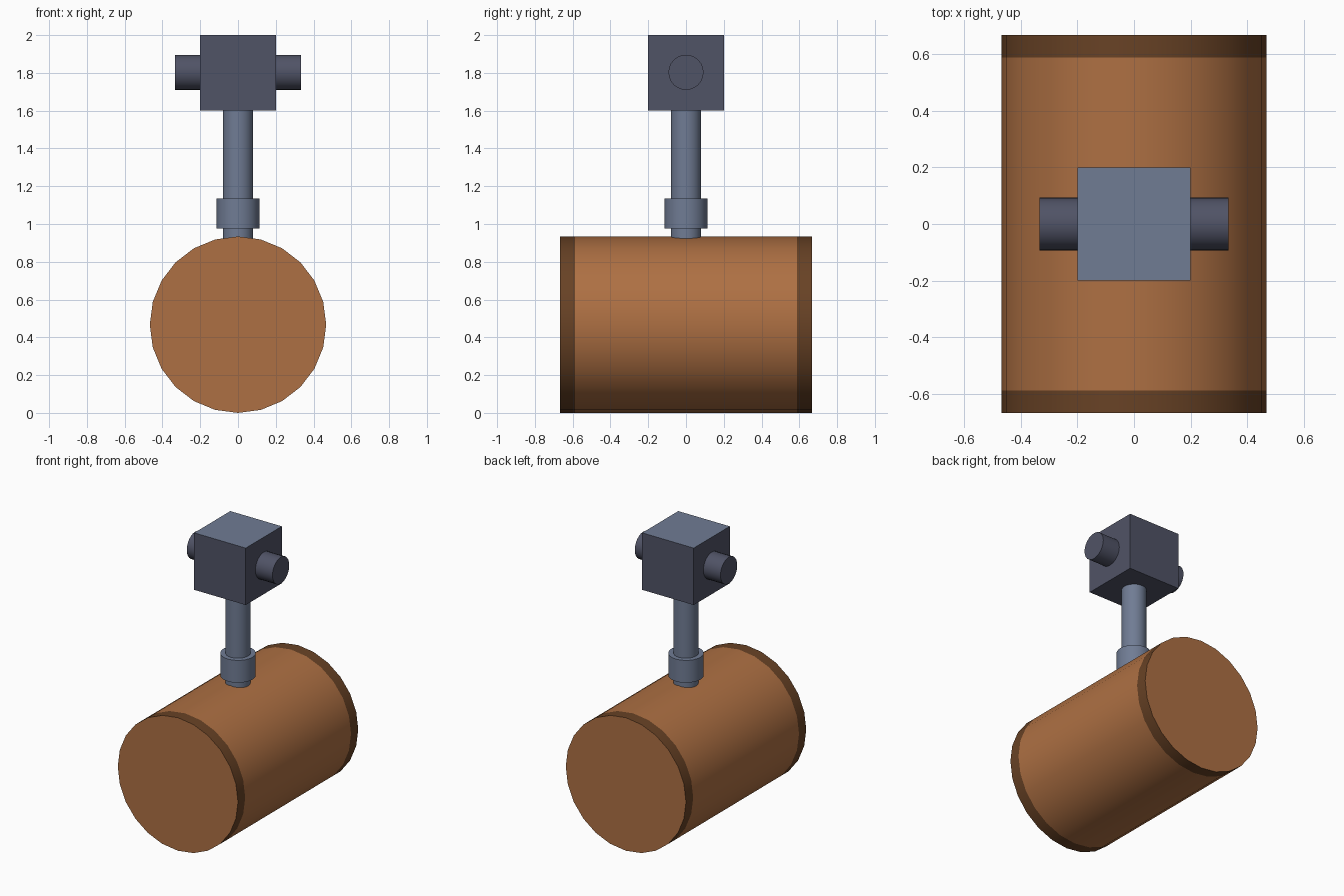
import bpy, bmesh, math
from mathutils import Matrix, Vector

if "Cube" in bpy.data.objects:
    bpy.data.objects.remove(bpy.data.objects["Cube"])


def srgb(r, g, b):
    def lin(c):
        c /= 255
        return c / 12.92 if c <= 0.04045 else ((c + 0.055) / 1.055) ** 2.4
    return (lin(r), lin(g), lin(b), 1)


def material(name, rgb):
    m = bpy.data.materials.new(name)
    m.diffuse_color = srgb(*rgb)
    m.use_nodes = True
    m.node_tree.nodes["Principled BSDF"].inputs["Base Color"].default_value = m.diffuse_color
    return m


WOOD = material("brown wood", (174, 112, 67))
BAND = material("dark brown band", (104, 66, 37))
STEEL = material("light steel", (112, 124, 148))
DARK = material("dark steel", (80, 83, 102))


def finish(bm, name, mats):
    mesh = bpy.data.meshes.new(name)
    for f in bm.faces:
        f.smooth = True
    bm.to_mesh(mesh)
    bm.free()
    for m in mats:
        mesh.materials.append(m)
    mesh.set_sharp_from_angle(angle=math.radians(30))
    ob = bpy.data.objects.new(name, mesh)
    bpy.context.collection.objects.link(ob)
    return ob


def cylinder(radius, start, end, sides=24):
    """Capped cylinder between two points."""
    a, b = Vector(start), Vector(end)
    axis = b - a
    rot = Vector((0, 0, 1)).rotation_difference(axis).to_matrix().to_4x4()
    bm = bmesh.new()
    bmesh.ops.create_cone(bm, cap_ends=True, segments=sides, radius1=radius,
                          radius2=radius, depth=axis.length,
                          matrix=Matrix.Translation((a + b) / 2) @ rot)
    return bm


# Barrel head lying along y, with a dark band cut in at each end
R, HALF, EDGE = 0.467, 0.667, 0.587
bm = cylinder(R, (0, -HALF, R), (0, HALF, R))
for y in (-EDGE, EDGE):
    bmesh.ops.bisect_plane(bm, geom=bm.verts[:] + bm.edges[:] + bm.faces[:],
                           plane_co=(0, y, 0), plane_no=(0, 1, 0))
bm.normal_update()
for f in bm.faces:
    on_side = abs(f.normal.y) < 0.5
    f.material_index = int(on_side and abs(f.calc_center_median().y) > EDGE)
finish(bm, "barrel_head", [WOOD, BAND])

# Upright shaft and its collar
finish(cylinder(0.08, (0, 0, 0.9), (0, 0, 1.6)), "shaft", [STEEL])
finish(cylinder(0.113, (0, 0, 0.977), (0, 0, 1.134)), "collar", [STEEL])

# Square block with a lighter top face
bm = bmesh.new()
bmesh.ops.create_cube(bm, size=0.4, matrix=Matrix.Translation((0, 0, 1.8)))
bm.normal_update()
for f in bm.faces:
    f.material_index = int(f.normal.z > 0.5)
finish(bm, "top_block", [DARK, STEEL])

# Pegs on both sides of the block
for side, name in ((-1, "left_peg"), (1, "right_peg")):
    finish(cylinder(0.093, (side * 0.19, 0, 1.803), (side * 0.333, 0, 1.803)),
           name, [DARK])
